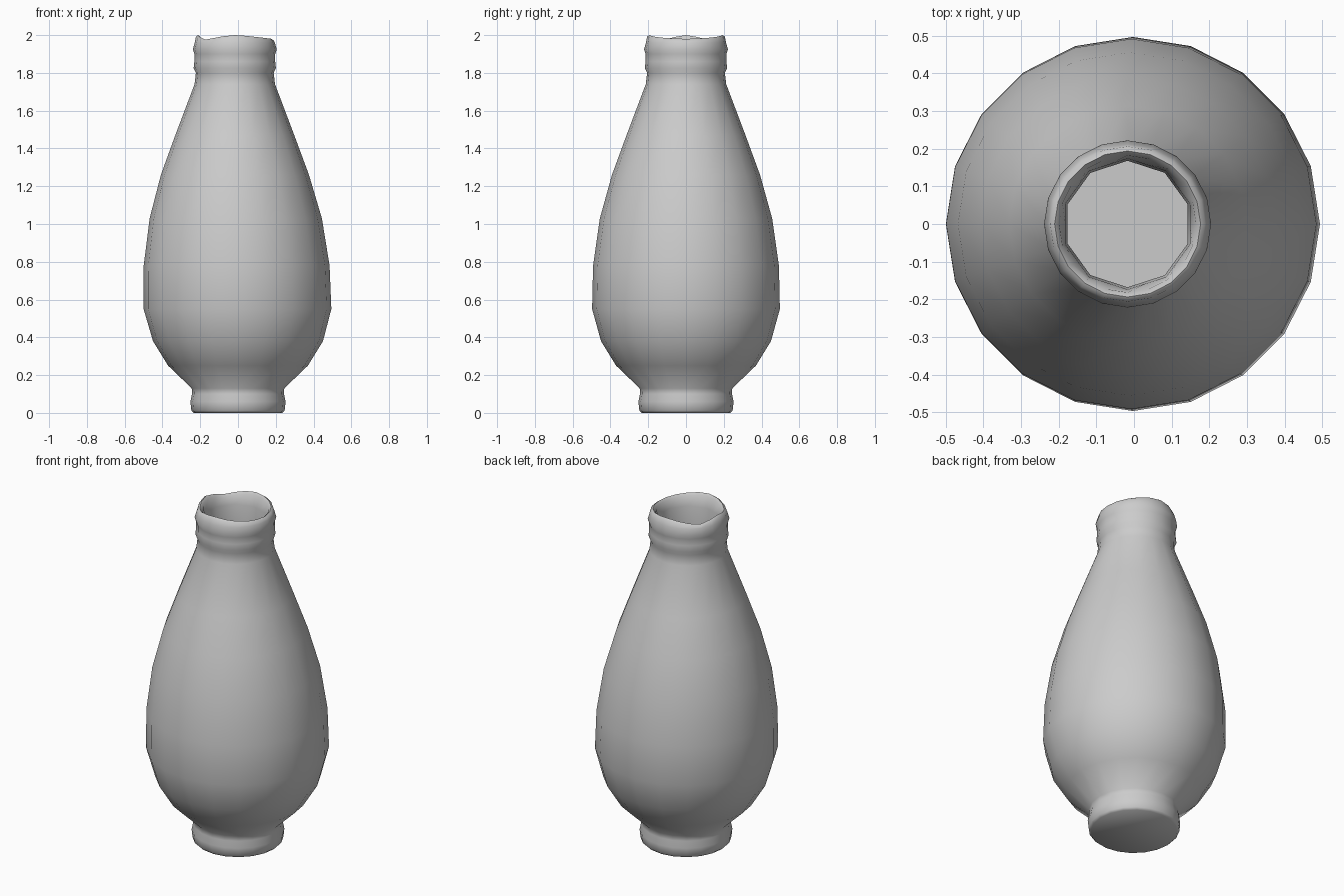
import bpy, bmesh, math

if "Cube" in bpy.data.objects:
    bpy.data.objects.remove(bpy.data.objects["Cube"])

N = 20

# outer profile (radius, height), base to rim
OUTER = [(0.235, 0.0), (0.247, 0.012), (0.252, 0.06), (0.244, 0.10), (0.245, 0.13),
         (0.37, 0.25), (0.45, 0.38), (0.497, 0.55), (0.492, 0.78), (0.456, 1.03),
         (0.392, 1.26), (0.315, 1.47), (0.213, 1.74), (0.206, 1.80), (0.218, 1.825),
         (0.214, 1.86), (0.214, 1.90), (0.222, 1.925), (0.212, 1.96)]
# rim rings that follow the wavy lip (radius, drop below lip)
LIP = [(0.206, 0.008), (0.194, 0.0), (0.182, 0.012)]
# thin ten-sided inner wall, rim to floor
INNER = [(0.174, 1.92), (0.168, 1.80), (0.170, 1.74), (0.285, 1.47), (0.366, 1.26),
         (0.432, 1.03), (0.470, 0.78), (0.474, 0.55), (0.428, 0.38), (0.345, 0.26),
         (0.2, 0.13), (0.19, 0.05)]
# lip height every 18 degrees, from the pinched spout at -x to the +x side
WAVE = [2.0, 1.99, 1.976, 1.984, 1.994, 2.0, 1.996, 1.99, 1.985, 1.982, 1.98]


def lean(z):
    return -0.017 * max(0.0, min(1.0, (z - 0.4) / 0.9))


bm = bmesh.new()


def ring(r, height, decagon=False):
    verts = []
    for k in range(N):
        a = 2 * math.pi * k / N
        z = height(k)
        q = r * math.cos(math.pi / 10) if decagon and k % 2 == 0 else r
        verts.append(bm.verts.new((lean(z) + q * math.cos(a), q * math.sin(a), z)))
    return verts


rings = [ring(r, lambda k, z=z: z) for r, z in OUTER]
rings += [ring(r, lambda k, d=d: WAVE[abs(k - 10)] - d) for r, d in LIP]
rings += [ring(r, lambda k, z=z: z, True) for r, z in INNER]

# skin the rings and close base and floor
for lo, hi in zip(rings, rings[1:]):
    for k in range(N):
        j = (k + 1) % N
        bm.faces.new((lo[k], lo[j], hi[j], hi[k]))
bm.faces.new(list(reversed(rings[0])))
bm.faces.new(rings[-1])

mesh = bpy.data.meshes.new("vase")
bm.to_mesh(mesh)
bm.free()
vase = bpy.data.objects.new("vase", mesh)
bpy.context.collection.objects.link(vase)
bpy.context.view_layer.objects.active = vase
vase.select_set(True)
bpy.ops.object.shade_smooth_by_angle(angle=math.radians(60))
